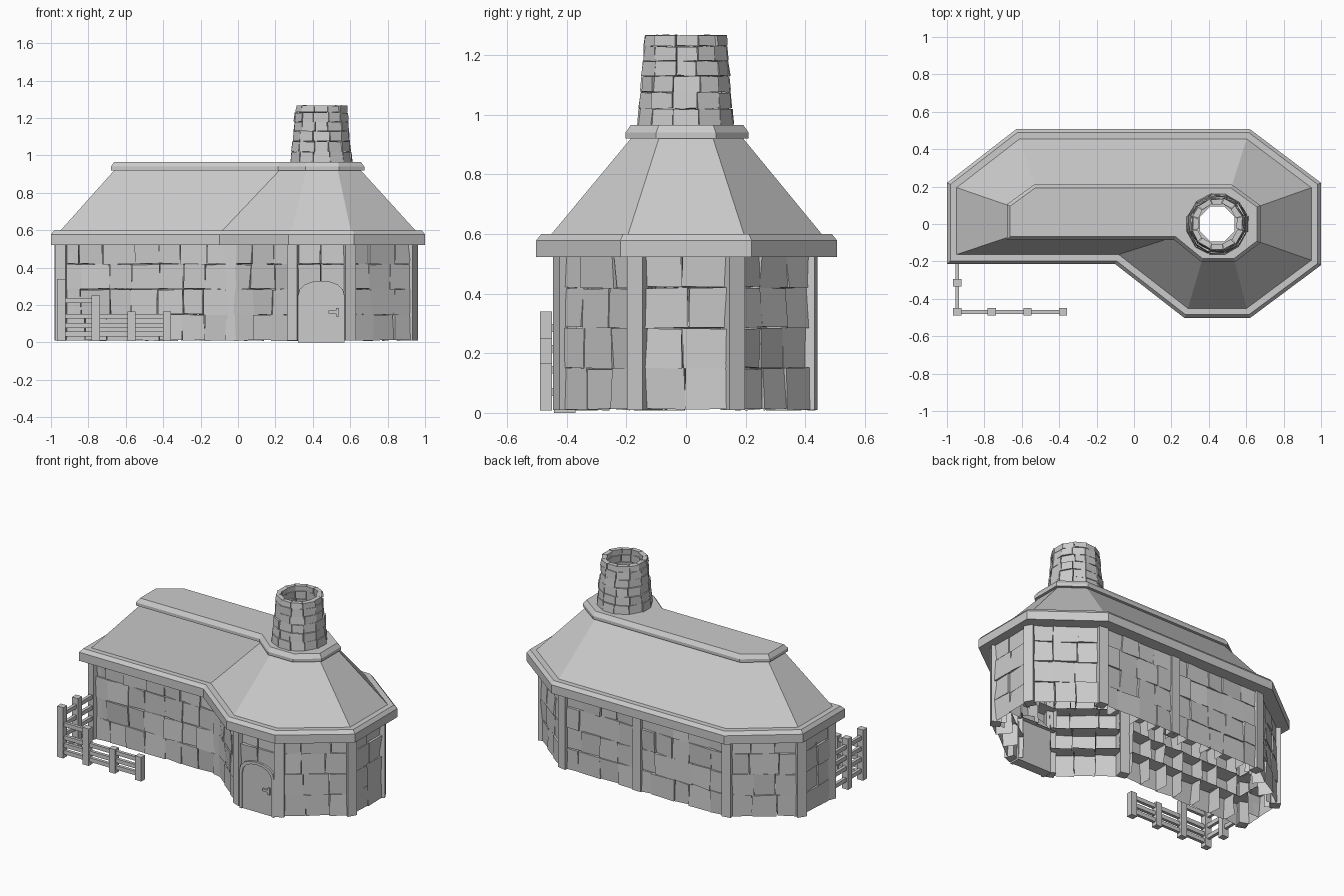
import bpy, bmesh, math, random
from mathutils import Vector as V

if "Cube" in bpy.data.objects:
    bpy.data.objects.remove(bpy.data.objects["Cube"])

random.seed(4)


def finish(name, bm):
    bmesh.ops.recalc_face_normals(bm, faces=bm.faces)
    me = bpy.data.meshes.new(name)
    bm.to_mesh(me)
    bm.free()
    ob = bpy.data.objects.new(name, me)
    bpy.context.collection.objects.link(ob)
    return ob


def hexa(bm, bottom, top, skip_bottom=False, skip_back=False):
    """Six-sided block from two quads, optionally open below or behind."""
    a = [bm.verts.new(p) for p in bottom]
    b = [bm.verts.new(p) for p in top]
    if not skip_bottom:
        bm.faces.new(a)
    bm.faces.new(b)
    for i in range(4):
        j = (i + 1) % 4
        if not (skip_back and i == 2):
            bm.faces.new((a[i], a[j], b[j], b[i]))


def block(bm, x0, x1, y0, y1, z0, z1):
    q = [(x0, y0), (x1, y0), (x1, y1), (x0, y1)]
    hexa(bm, [(*p, z0) for p in q], [(*p, z1) for p in q])


def jit(a):
    return random.uniform(-a, a)


def inset(pts, d):
    """Mitred inward offset of a clockwise outline."""
    out = []
    for i, p in enumerate(pts):
        p = V(p)
        e0 = (p - V(pts[i - 1])).normalized()
        e1 = (V(pts[(i + 1) % len(pts)]) - p).normalized()
        n0, n1 = V((e0.y, -e0.x)), V((e1.y, -e1.x))
        out.append(p + (n0 + n1) * d / (1 + n0.dot(n1)))
    return out


def prism(name, pts, y0, y1):
    bm = bmesh.new()
    a = [bm.verts.new((x, y0, z)) for x, z in pts]
    b = [bm.verts.new((x, y1, z)) for x, z in pts]
    bm.faces.new(a)
    bm.faces.new(b)
    for i in range(len(a)):
        j = (i + 1) % len(a)
        bm.faces.new((a[i], a[j], b[j], b[i]))
    return finish(name, bm)


CX = 0.445  # chimney and door axis

# Roof: eave, slopes and raised cap lofted, with a flue hole in the flat top
eave = [(-1, -.215), (-1, .22), (-.63, .507), (.62, .507), (1, .22),
        (1, -.22), (.62, -.503), (.27, -.503), (-.1, -.215)]
cap = [(-.68, -.085), (-.68, .105), (-.535, .21), (.525, .21), (.675, .1),
       (.675, -.1), (.54, -.203), (.36, -.203), (.215, -.085)]
rings = [(inset(eave, .08), .522), (eave, .522), (eave, .578),
         (inset(eave, .018), .6), (inset(eave, .052), .6),
         (inset(cap, .018), .92), (cap, .92), (cap, .94), (inset(cap, .018), .966)]
bm = bmesh.new()
loops = [[bm.verts.new((p[0], p[1], z)) for p in pts] for pts, z in rings]
for a, b in zip(loops, loops[1:]):
    for i in range(len(a)):
        j = (i + 1) % len(a)
        bm.faces.new((a[i], a[j], b[j], b[i]))
hole = [bm.verts.new((CX + .1 * math.cos(t), .1 * math.sin(t), .966))
        for t in (math.pi * (k + .5) / 4 for k in range(8))]
edges = [bm.edges.new((hole[k - 1], hole[k])) for k in range(8)]
edges += [bm.edges.get((loops[-1][k - 1], loops[-1][k])) for k in range(len(eave))]
bmesh.ops.triangle_fill(bm, edges=edges, use_beauty=True, normal=(0, 0, 1))
finish("roof", bm)

# Stone walls: rows of uneven blocks between the corners, hollow on the inside
walls = [(-.968, -.165), (-.968, .175), (-.6, .435), (.6, .435), (.95, .17),
         (.95, -.17), (.6, -.435), (.29, -.435), (-.04, -.165)]
rows = [.01, .15, .285, .42, .54]
bm = bmesh.new()
for i, p in enumerate(walls):
    a, b = V(p), V(walls[(i + 1) % len(walls)])
    u = (b - a).normalized()
    n = V((u.y, -u.x))  # inward
    length = (b - a).length
    count = max(2, round(length / .14))
    levels = [.275, .42, .54] if i == 6 else rows  # door panel starts higher
    for z0, z1 in zip(levels, levels[1:]):
        cuts = [.01] + [length * k / count + jit(.02) for k in range(1, count)] + [length - .01]
        for s0, s1 in zip(cuts, cuts[1:]):
            lo, hi = [], []
            for s, d in ((s0 + .001, 0), (s1 - .001, 0), (s1 - .001, .085), (s0 + .001, .085)):
                for dest, z in ((lo, z0 + .001), (hi, z1 - .001)):
                    q = a + u * (s + jit(.004)) + n * (d + .009 + jit(.009))
                    dest.append((q.x, q.y, max(.008, z + jit(.004))))
            hexa(bm, lo, hi, skip_bottom=z0 < .02, skip_back=True)
finish("stone_walls", bm)

# Corner posts plus one in the middle of the back wall
bm = bmesh.new()
centres = inset(walls, .028)
for i, c in enumerate(centres):
    t = (V(walls[(i + 1) % 9]) - V(walls[i - 1])).normalized() * .03
    m = V((t.y, -t.x))
    q = [c + t + m, c - t + m, c - t - m, c + t - m]
    hexa(bm, [(*p, .01) for p in q], [(*p, .54) for p in q])
block(bm, .02, .08, .38, .44, .01, .54)
finish("wall_posts", bm)


# Arched door, frame and handle
def arch(w, h):
    top = [(CX + w * math.cos(t), h - .085 + .085 * math.sin(t) ** .8)
           for t in (math.pi * k / 8 for k in range(1, 8))]
    return [(CX + w, 0), (CX + w, h - .085)] + top + [(CX - w, h - .085), (CX - w, 0)]


prism("door", arch(.11, .315), -.434, -.37)
prism("door_frame", arch(.125, .33) + arch(.108, .313)[::-1], -.442, -.37)
bm = bmesh.new()
block(bm, .485, .54, -.445, -.43, .155, .17)
block(bm, .525, .54, -.445, -.43, .14, .185)
finish("door_handle", bm)

# Chimney: tapering rings of uneven stones in aligned columns
bm = bmesh.new()
levels = [.96, 1.02, 1.075, 1.13, 1.18, 1.23, 1.268]
N = 12
for z0, z1 in zip(levels, levels[1:]):
    cuts = [2 * math.pi * (k + .5) / N + jit(.05) for k in range(N)]
    cuts.append(cuts[0] + 2 * math.pi)
    for t0, t1 in zip(cuts, cuts[1:]):
        bulge = jit(.004)
        lo, hi = [], []
        for t, d in ((t0 + .01, 0), (t1 - .01, 0), (t1 - .01, .03), (t0 + .01, .03)):
            for dest, z in ((lo, z0 + .001), (hi, z1 - .001)):
                r = .167 - (z - .96) / .31 * .028 - d + bulge + jit(.003)
                dest.append((CX + r * math.cos(t), r * math.sin(t), z + jit(.002)))
        hexa(bm, lo, hi)
finish("chimney", bm)

# Fence: posts stepping down, rails along the front and the short side
bm = bmesh.new()
for x, y, h in ((-.945, -.47, .34), (-.945, -.315, .34), (-.76, -.47, .25),
                (-.57, -.47, .165), (-.38, -.47, .165)):
    block(bm, x - .022, x + .022, y - .02, y + .02, .008, h)
finish("fence_posts", bm)
bm = bmesh.new()
for z in (.07, .145, .215, .285):
    block(bm, -.955, -.935, -.47, -.17, z - .013, z + .013)
for z, x1 in ((.045, -.38), (.09, -.38), (.14, -.38), (.225, -.76)):
    block(bm, -.945, x1, -.48, -.46, z - .013, z + .013)
finish("fence_rails", bm)
